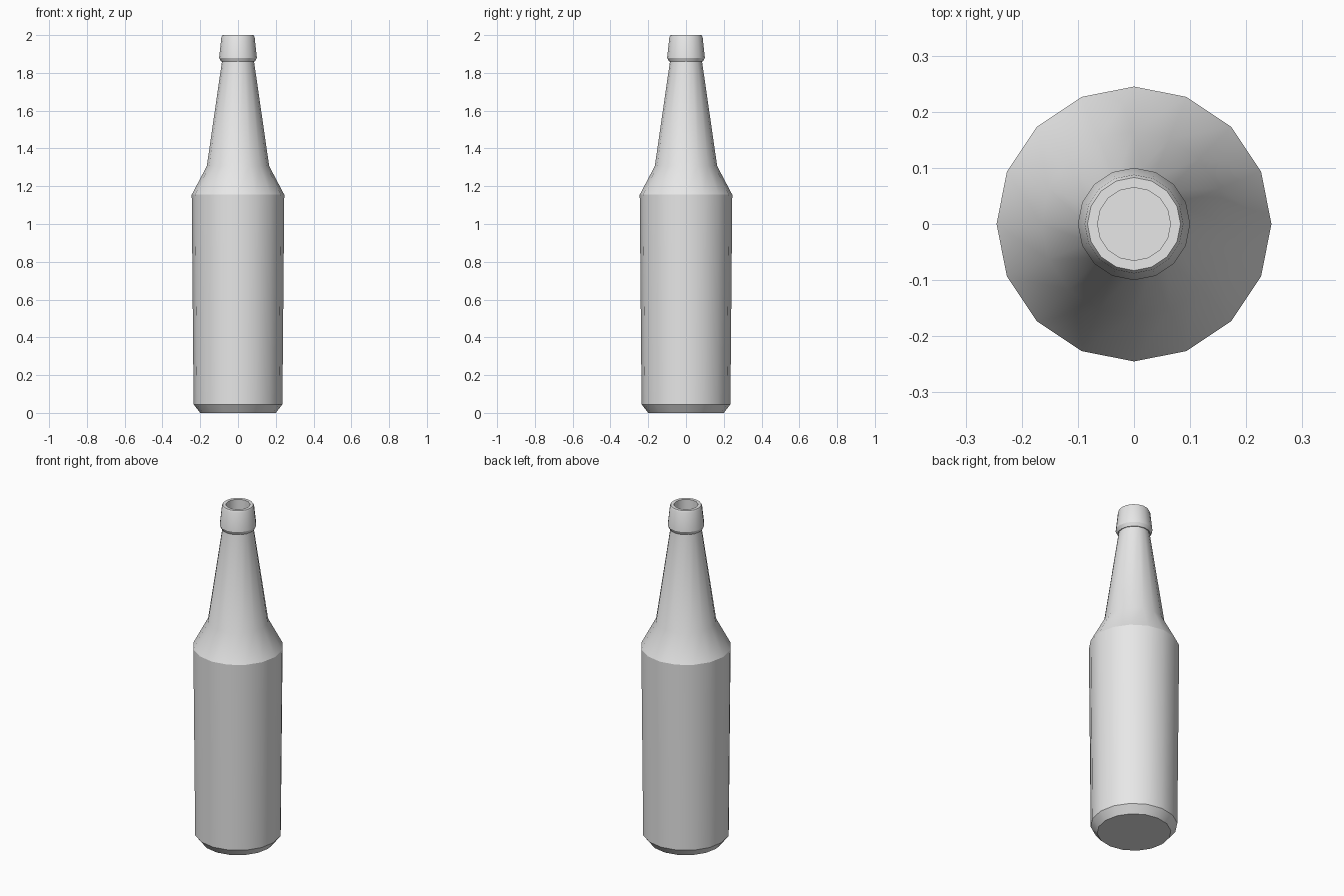
import bpy
import bmesh
from math import cos, sin, pi, radians

SIDES = 16

cube = bpy.data.objects.get("Cube")
if cube:
    bpy.data.objects.remove(cube, do_unlink=True)

# Plain grey glass
grey = bpy.data.materials.new("plain_grey")
grey.use_nodes = True
grey.diffuse_color = (0.8, 0.8, 0.8, 1)
grey.node_tree.nodes["Principled BSDF"].inputs["Base Color"].default_value = (0.8, 0.8, 0.8, 1)


def lathe(name, profile):
    """Turn (radius, height) points around z and cap both ends."""
    bm = bmesh.new()
    rings = [[bm.verts.new((r * cos(2 * pi * i / SIDES), r * sin(2 * pi * i / SIDES), z))
              for i in range(SIDES)] for r, z in profile]
    for low, high in zip(rings, rings[1:]):
        for i in range(SIDES):
            j = (i + 1) % SIDES
            bm.faces.new((low[i], low[j], high[j], high[i]))
    bm.faces.new(rings[0][::-1])
    bm.faces.new(rings[-1])
    mesh = bpy.data.meshes.new(name)
    bm.to_mesh(mesh)
    bm.free()
    mesh.materials.append(grey)
    obj = bpy.data.objects.new(name, mesh)
    bpy.context.collection.objects.link(obj)
    bpy.ops.object.select_all(action='DESELECT')
    obj.select_set(True)
    bpy.context.view_layer.objects.active = obj
    bpy.ops.object.shade_smooth_by_angle(angle=radians(25))
    return obj


lathe("bottle", [
    # chamfered base and body
    (0.20, 0), (0.235, 0.045), (0.245, 1.155),
    # shoulder and neck
    (0.165, 1.307), (0.085, 1.86),
    # collar
    (0.09, 1.86), (0.1, 1.88), (0.088, 1.99), (0.083, 2.0),
    # rim and mouth recess
    (0.065, 2.0), (0.065, 1.9),
])
